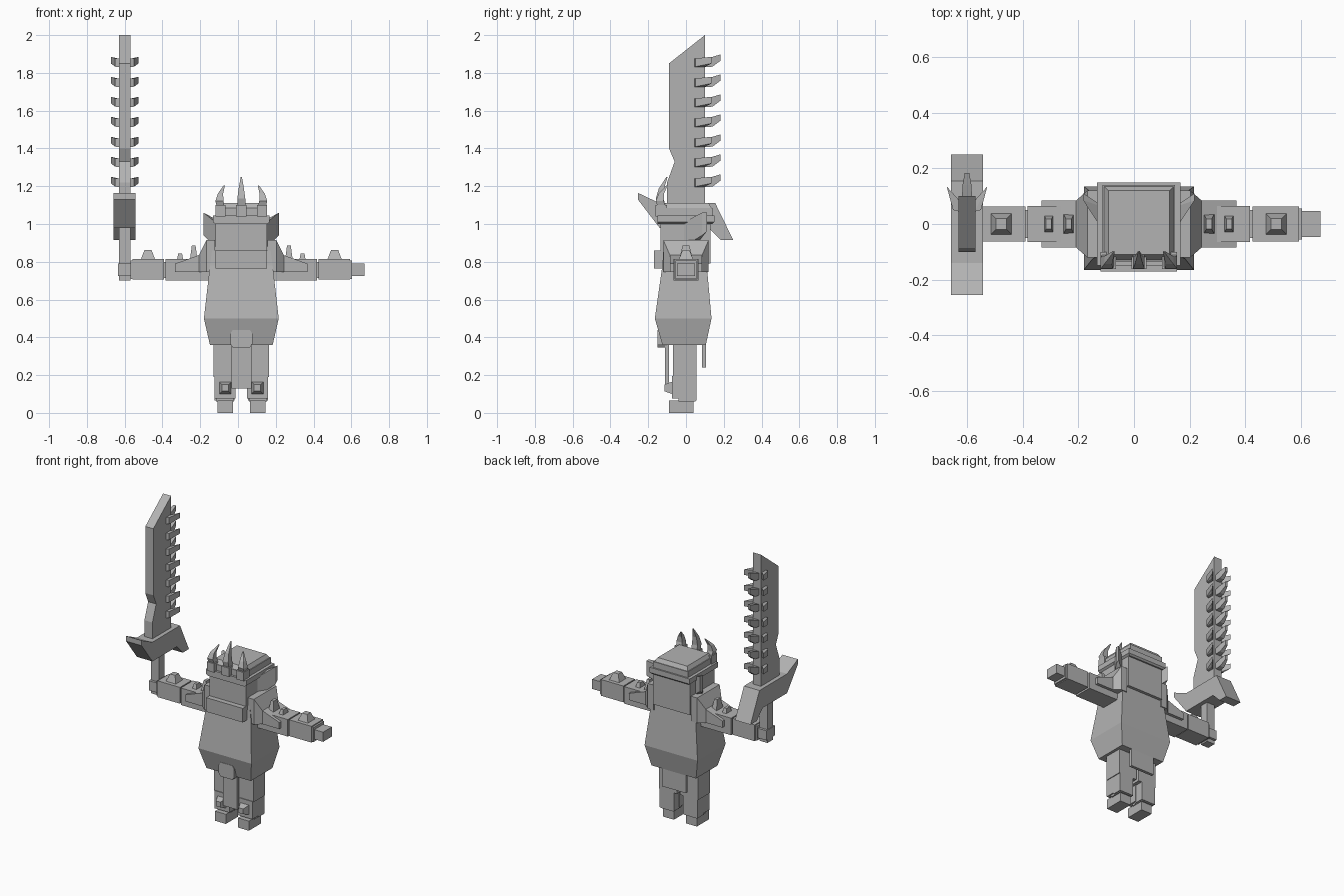
import bpy, bmesh
from mathutils import Vector

if "Cube" in bpy.data.objects:
    bpy.data.objects.remove(bpy.data.objects["Cube"])

CX = 0.0175          # body centre line
SX = -0.60           # sword centre line
grey = bpy.data.materials.new("plain_grey")
grey.diffuse_color = (0.45, 0.45, 0.45, 1)
grey.use_nodes = True
grey.node_tree.nodes["Principled BSDF"].inputs["Base Color"].default_value = grey.diffuse_color


def finish(name, bm):
    bmesh.ops.recalc_face_normals(bm, faces=bm.faces)
    me = bpy.data.meshes.new(name)
    bm.to_mesh(me)
    bm.free()
    me.materials.append(grey)
    ob = bpy.data.objects.new(name, me)
    bpy.context.collection.objects.link(ob)
    return ob


def loft(name, rings):
    """Skin a closed solid through rings of equal point count."""
    bm = bmesh.new()
    vs = [[bm.verts.new(p) for p in r] for r in rings]
    n = len(vs[0])
    for a, b in zip(vs, vs[1:]):
        for i in range(n):
            j = (i + 1) % n
            bm.faces.new((a[i], a[j], b[j], b[i]))
    bm.faces.new(vs[0][::-1])
    bm.faces.new(vs[-1])
    return finish(name, bm)


def rect(x0, x1, y0, y1, z):
    return [(x0, y0, z), (x1, y0, z), (x1, y1, z), (x0, y1, z)]


def box(name, x0, x1, y0, y1, z0, z1):
    return loft(name, [rect(x0, x1, y0, y1, z0), rect(x0, x1, y0, y1, z1)])


def body(name, levels):
    """Stacked centred sections: (half width, y0, y1, z)."""
    return loft(name, [rect(CX - w, CX + w, a, b, z) for w, a, b, z in levels])


def slab(name, x0, x1, prof):
    """Extrude a y-z profile along x."""
    return loft(name, [[(x0, y, z) for y, z in prof], [(x1, y, z) for y, z in prof]])


def hull(name, pts):
    bm = bmesh.new()
    for p in pts:
        bm.verts.new(p)
    bmesh.ops.convex_hull(bm, input=bm.verts)
    bmesh.ops.dissolve_limit(bm, angle_limit=0.02, verts=bm.verts, edges=bm.edges)
    return finish(name, bm)


def stud(name, x, hw, hd, z0, z1):
    loft(name, [rect(x - hw, x + hw, -hd, hd, z0),
                rect(x - hw * .5, x + hw * .5, -hd * .5, hd * .5, z1)])


# torso, head and jaw
body("torso", [(.166, -.125, .105, .36), (.198, -.165, .135, .5),
               (.166, -.125, .11, .78), (.155, -.12, .11, .86)])
body("head", [(.137, -.135, .13, .79), (.137, -.135, .13, 1.0)])
body("jaw", [(.137, -.17, 0, .765), (.137, -.17, 0, .86)])

# helmet tiers
body("helmet_band", [(.137, -.15, .14, 1.0), (.15, -.15, .15, 1.01), (.15, -.15, .15, 1.045)])
body("helmet_step", [(.13, -.135, .14, 1.045), (.13, -.135, .14, 1.085)])
body("helmet_cap", [(.125, -.13, .135, 1.085), (.11, -.11, .12, 1.11)])

# crown horns on small sockets
for name, x, lean, h in (("left_horn", -.11, .02, .11), ("middle_horn", 0, 0, .155),
                         ("right_horn", .11, -.02, .11)):
    x += CX
    box(name + "_socket", x - .027, x + .027, -.162, -.1, 1.04, 1.1)
    path = [(0, 0, .021), (-.3, .25, .021), (0, .6, .014), (1, 1, .003)]
    loft(name, [rect(x + lean * t - r, x + lean * t + r, -.13 + .03 * t - r,
                     -.13 + .03 * t + r, 1.095 + h * k) for t, k, r in path])

# waist pieces
body("front_cloth", [(.053, -.11, -.09, .13), (.053, -.11, -.09, .38)])
body("back_cloth", [(.09, .085, .105, .24), (.09, .085, .105, .38)])
oct_pts = [(-.058, .365), (-.045, .345), (.045, .345), (.058, .365),
           (.058, .42), (.045, .44), (-.045, .44), (-.058, .42)]
loft("buckle", [[(CX + x, y, z) for x, z in oct_pts] for y in (-.15, -.1)])

for s, side in ((-1, "left"), (1, "right")):
    def X(x):
        return CX + s * x

    # legs
    box(side + "_thigh", X(.01), X(.147), -.07, .055, .19, .37)
    box(side + "_shin", X(.04), X(.135), -.04, .05, .06, .2)
    box(side + "_knee_guard", X(.03), X(.142), -.075, .0, .075, .195)
    box(side + "_calf_guard", X(.035), X(.142), -.01, .055, .065, .195)
    box(side + "_foot", X(.045), X(.127), -.09, .04, 0, .065)
    kx = X(.085)
    loft(side + "_knee_spike", [
        [(kx - w, y, a), (kx + w, y, a), (kx + w, y, b), (kx - w, y, b)]
        for w, y, a, b in ((.032, -.074, .1, .165), (.017, -.115, .115, .15))])

    # swept head fins
    hull(side + "_head_fin",
         [(X(.125), y, z) for y, z in ((-.03, .87), (-.03, 1.0), (.06, .9), (.06, 1.02))]
         + [(X(.2), y, z) for y, z in ((.085, .94), (.085, 1.06), (.11, .96), (.11, 1.06))])

    # flared shoulder pad, narrowing away from the body
    pad = [(.14, .12, .915), (.185, .12, .915), (.225, .085, .835), (.35, .085, .79)]
    loft(side + "_shoulder_pad", [[(X(x), -d, .745), (X(x), d, .745),
                                   (X(x), d, z), (X(x), -d, z)] for x, d, z in pad])

    # arms
    box(side + "_upper_arm", X(.15), X(.4), -.065, .065, .70, .815)
    box(side + "_elbow", X(.39), X(.42), -.05, .05, .715, .8)
    box(side + "_forearm", X(.408), X(.575), -.062, .062, .705, .815)
    box(side + "_wrist", X(.57), X(.587), -.055, .055, .71, .808)
    box(side + "_hand", X(.58), X(.652), -.047, .047, .725, .79)
    stud(side + "_forearm_stud", X(.494), .038, .038, .812, .862)
    stud(side + "_inner_pad_stud", X(.252), .02, .037, .81, .885)
    stud(side + "_outer_pad_stud", X(.324), .02, .037, .79, .845)

# sword
box("sword_handle", SX - .03, SX + .03, -.03, .03, .7, 1.0)
slab("sword_guard", SX - .058, SX + .058,
     [(-.255, 1.165), (-.14, 1.11), (.155, 1.11), (.25, .915),
      (.185, .915), (.12, .98), (-.14, .98), (-.255, 1.13)])
slab("sword_blade", SX - .03, SX + .03,
     [(.1, 2), (-.09, 1.85), (-.09, 1.4), (-.06, 1.33), (-.1, 1.22), (-.1, 1.1), (.1, 1.1)])

# row of saw teeth: one on the edge, one swept out of each flank
for i in range(7):
    z = 1.22 + i * .1058
    loft("edge_tooth_%d" % i, [
        [(SX - w, y, a), (SX + w, y, a), (SX + w, y, b), (SX - w, y, b)]
        for w, y, a, b in ((.018, .095, z - .025, z + .015), (.016, .14, z - .022, z + .03),
                           (.008, .183, z + .01, z + .043))])
    for s in (-1, 1):
        hull("flank_tooth_%d" % i,
             [(SX + s * .028, y, z + d) for y in (.045, .085) for d in (-.025, .02)]
             + [(SX + s * .05, y, z + d) for y in (.05, .1) for d in (-.022, .022)]
             + [(SX + s * .073, .135, z + d) for d in (-.005, .03)])
